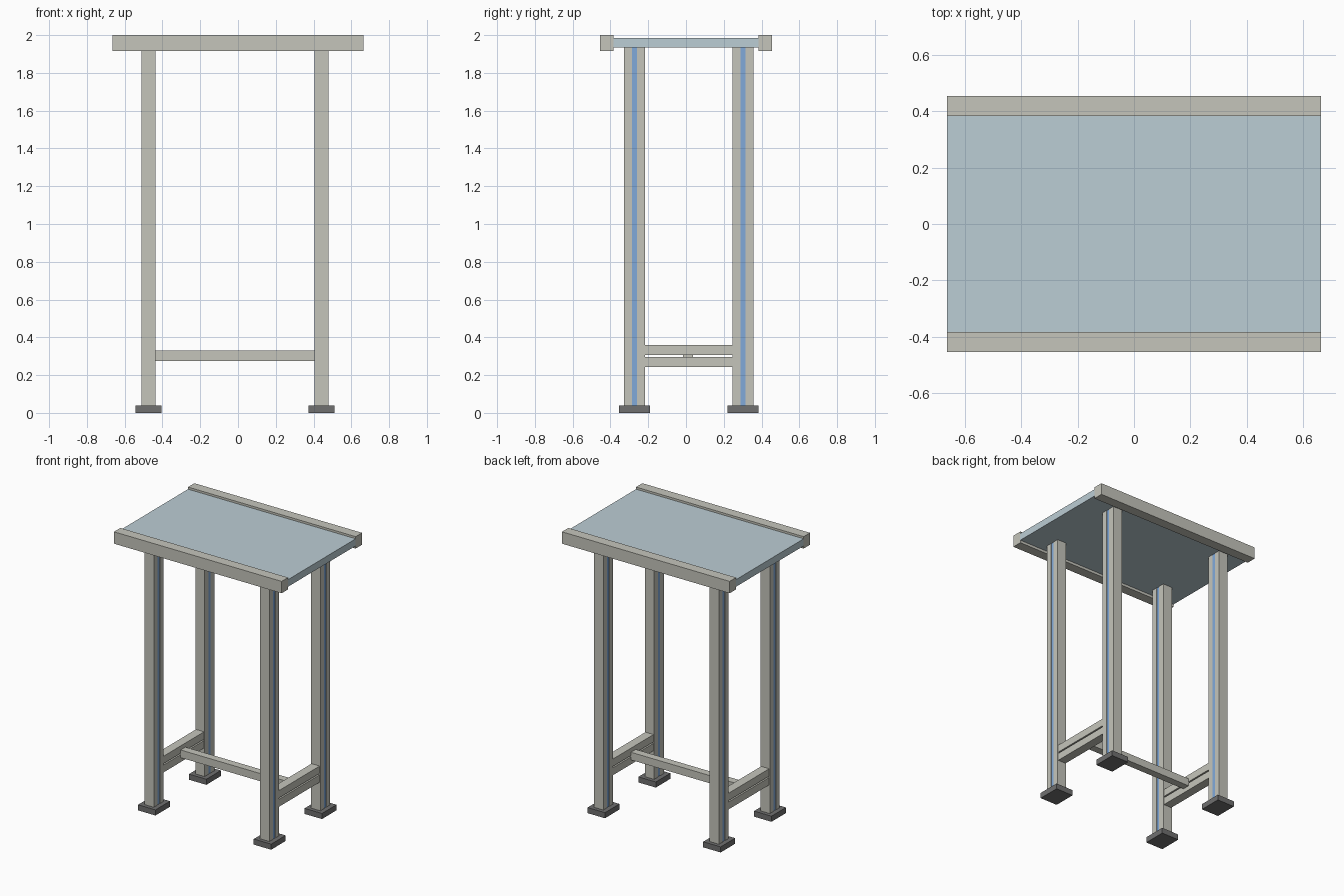
import bpy
import bmesh

if "Cube" in bpy.data.objects:
    bpy.data.objects.remove(bpy.data.objects["Cube"])


def material(name, rgb):
    m = bpy.data.materials.new(name)
    m.diffuse_color = (*rgb, 1)
    m.use_nodes = True
    m.node_tree.nodes["Principled BSDF"].inputs["Base Color"].default_value = m.diffuse_color
    return m


FRAME = material("warm_grey", (0.56, 0.56, 0.50))
GLASS = material("pale_blue", (0.50, 0.61, 0.66))
STRIP = material("strip_blue", (0.22, 0.40, 0.70))
DARK = material("dark_grey", (0.16, 0.16, 0.16))


def box(name, x, y, z, mat):
    """Box from (min, max) ranges on each axis."""
    bm = bmesh.new()
    bmesh.ops.create_cube(bm, size=1)
    for v in bm.verts:
        v.co = [(r[0] + r[1]) / 2 + c * (r[1] - r[0]) for c, r in zip(v.co, (x, y, z))]
    me = bpy.data.meshes.new(name)
    bm.to_mesh(me)
    bm.free()
    me.materials.append(mat)
    ob = bpy.data.objects.new(name, me)
    bpy.context.collection.objects.link(ob)
    return ob


def around(c, half):
    return (c - half, c + half)


# Table top panel and the two long edge rails
box("top_panel", (-0.664, 0.664), (-0.384, 0.384), (1.934, 1.985), GLASS)
box("front_rail", (-0.664, 0.664), (-0.455, -0.383), (1.915, 2.0), FRAME)
box("back_rail", (-0.664, 0.664), (0.383, 0.455), (1.915, 2.0), FRAME)

LEG_X = {"left": -0.474, "right": 0.442}
LEG_Y = {"front": -0.273, "back": 0.302}

for side, x in LEG_X.items():
    for end, y in LEG_Y.items():
        tag = f"{end}_{side}"
        # Leg: two posts with a blue strip sandwiched between them
        for part, s in (("outer", -1), ("inner", 1)):
            box(f"{tag}_leg_{part}", around(x, 0.037), around(y + s * 0.034, 0.021),
                (0.035, 1.934), FRAME)
        box(f"{tag}_leg_strip", around(x, 0.034), around(y, 0.013), (0.035, 1.934), STRIP)
        # Foot plate
        box(f"{tag}_foot", around(x, 0.069), around(y, 0.082), (0, 0.04), DARK)
    # Paired side stretchers with a narrow gap
    for level, z in (("lower", 0.27), ("upper", 0.333)):
        box(f"{side}_stretcher_{level}", around(x, 0.032), (-0.218, 0.247),
            around(z, 0.0265), FRAME)

# Long centre stretcher
box("centre_stretcher", (-0.447, 0.415), around(0.01, 0.027), (0.275, 0.33), FRAME)
